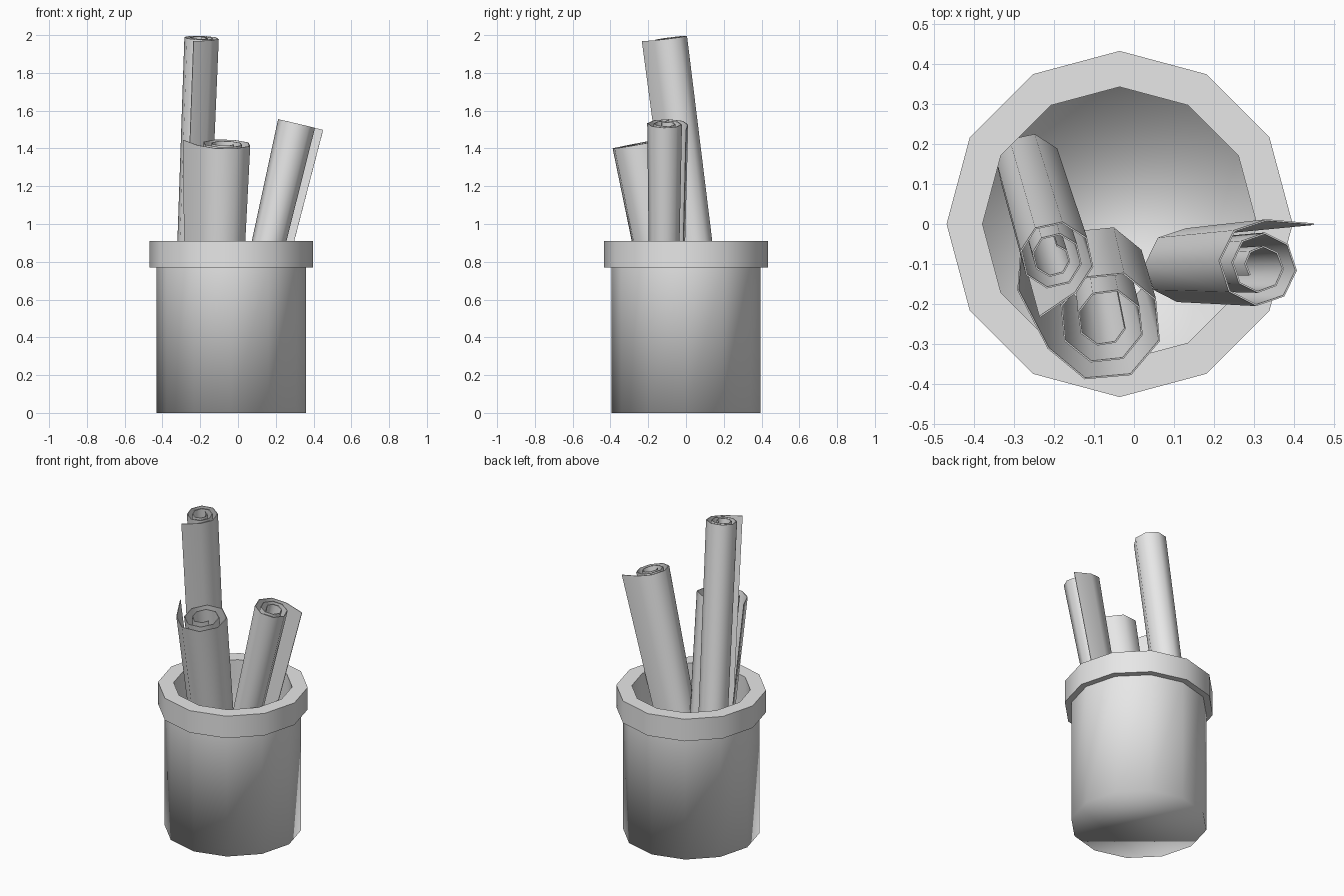
import bpy, bmesh, math
from mathutils import Vector

cube = bpy.data.objects.get("Cube")
if cube:
    bpy.data.objects.remove(cube, do_unlink=True)

grey = bpy.data.materials.new("light_grey")
grey.use_nodes = True
grey.diffuse_color = (0.8, 0.8, 0.8, 1)
grey.node_tree.nodes["Principled BSDF"].inputs["Base Color"].default_value = (0.8, 0.8, 0.8, 1)

POT_X = -0.036
SIDES = 12


def finish(name, bm, smooth_angle):
    """Turn a bmesh into a smooth shaded object."""
    mesh = bpy.data.meshes.new(name)
    bm.to_mesh(mesh)
    bm.free()
    mesh.materials.append(grey)
    obj = bpy.data.objects.new(name, mesh)
    bpy.context.collection.objects.link(obj)
    bpy.ops.object.select_all(action='DESELECT')
    obj.select_set(True)
    bpy.context.view_layer.objects.active = obj
    if smooth_angle is None:
        bpy.ops.object.shade_smooth()
    else:
        bpy.ops.object.shade_smooth_by_angle(angle=math.radians(smooth_angle))
    return obj


def lathe(name, profile, cap_first=False, cap_last=False, closed=False, smooth_angle=None):
    """Spin a (radius, height) profile round the pot axis."""
    bm = bmesh.new()
    rings = []
    for r, z in profile:
        angles = [math.tau * i / SIDES for i in range(SIDES)]
        rings.append([bm.verts.new((POT_X + r * math.cos(a), r * math.sin(a), z)) for a in angles])
    pairs = list(zip(rings, rings[1:]))
    if closed:
        pairs.append((rings[-1], rings[0]))
    for a, b in pairs:
        for i in range(SIDES):
            j = (i + 1) % SIDES
            bm.faces.new((a[i], a[j], b[j], b[i]))
    if cap_first:
        bm.faces.new(rings[0][::-1])
    if cap_last:
        bm.faces.new(rings[-1])
    return finish(name, bm, smooth_angle)


def scroll(name, top, bottom, radius, tip_angle, taper):
    """Rolled sheet: a loosening spiral swept from top to bottom, with a loose outer flap."""
    top, bottom = Vector(top), Vector(bottom)
    tilt = Vector((0, 0, 1)).rotation_difference(top - bottom)
    bm = bmesh.new()
    rows = []
    for centre, scale in ((bottom, taper), (top, 1.0)):
        row = []
        for k in range(21):
            r = 1.62 if k == 0 else 1.14 - 0.039 * k
            a = math.radians(tip_angle + 45 * k)
            p = Vector((math.cos(a), math.sin(a), 0)) * r * radius * scale
            row.append(bm.verts.new(centre + tilt @ p))
        rows.append(row)
    low, high = rows
    for k in range(len(low) - 1):
        bm.faces.new((low[k], low[k + 1], high[k + 1], high[k]))
    bm.normal_update()
    # Paper thickness
    bmesh.ops.solidify(bm, geom=bm.faces[:], thickness=0.004)
    bmesh.ops.recalc_face_normals(bm, faces=bm.faces[:])
    return finish(name, bm, 50)


# Pot: outer shell, hollow inside and thick rim
lathe("pot_outside", [(0.395, 0), (0.395, 0.77)], cap_first=True)
lathe("pot_inside", [(0.343, 0.77), (0.343, 0.06)], cap_last=True)
lathe("pot_rim", [(0.343, 0.77), (0.433, 0.77), (0.433, 0.91), (0.343, 0.91)],
      closed=True, smooth_angle=35)

# Rolled paper sheets standing in the pot
scroll("tall_scroll", (-0.2, -0.085, 1.985), (-0.268, 0.142, 0.2), 0.095, 257, 0.92)
scroll("front_scroll", (-0.07, -0.245, 1.425), (-0.09, -0.115, 0.7), 0.146, 160, 0.87)
scroll("left_scroll", (0.318, -0.105, 1.53), (0.118, -0.11, 0.68), 0.107, 38, 0.85)
